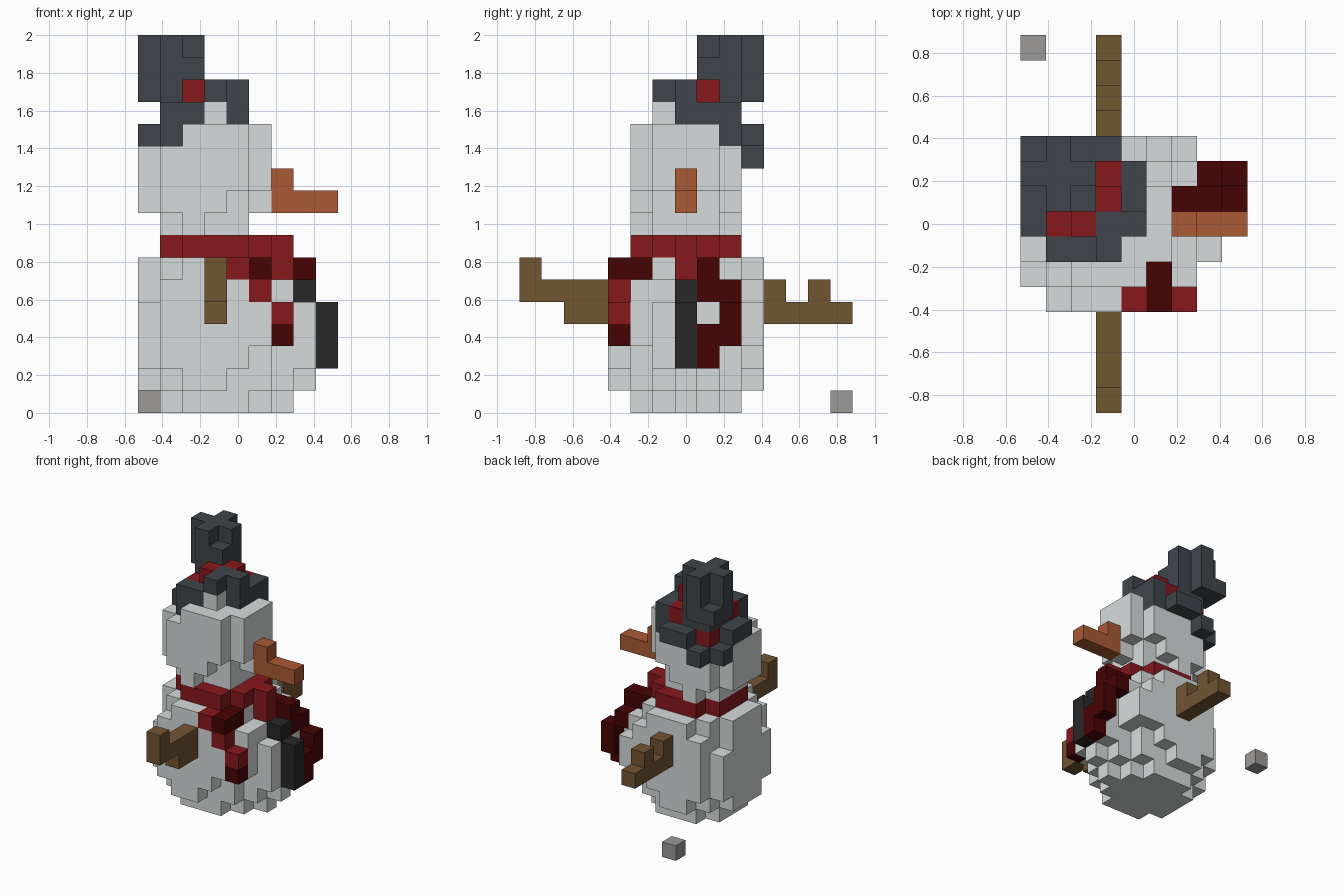
import bpy
import bmesh
from mathutils import Vector

if "Cube" in bpy.data.objects:
    bpy.data.objects.remove(bpy.data.objects["Cube"], do_unlink=True)

UNIT = 2 / 17      # edge of one cube
cells = {}         # (x, y, z) cell -> part name; later parts replace earlier ones


def span(value):
    """A single cell number or an inclusive (first, last) pair."""
    first, last = value if isinstance(value, tuple) else (value, value)
    return range(first, last + 1)


def block(part, x, y, z):
    for i in span(x):
        for j in span(y):
            for k in span(z):
                cells[i, j, k] = part


def layer(part, z, *rows):
    """Rounded slab: rows give the x span at each distance from the middle."""
    for distance, row in enumerate(rows):
        for side in (-distance, distance):
            block(part, x=row, y=side, z=z)


def material(name, red, green, blue):
    mat = bpy.data.materials.new(name)
    mat.use_nodes = True
    colour = (red, green, blue, 1)
    mat.diffuse_color = colour
    shader = next(n for n in mat.node_tree.nodes if n.type == "BSDF_PRINCIPLED")
    shader.inputs["Base Color"].default_value = colour
    return mat


# Snow body, bottom to top
layer("snow_body", 0, (1, 6), (1, 5), (2, 4))
layer("snow_body", 1, (0, 7), (0, 6), (1, 5), (2, 3))
layer("snow_body", 2, (0, 7), (0, 7), (0, 5), (1, 4))
layer("snow_body", (3, 4), (0, 7), (0, 7), (0, 6), (1, 6))
layer("snow_body", 5, (0, 6), (0, 6), (1, 6), (1, 5))
layer("snow_body", 6, (0, 5), (0, 5), (1, 5), (2, 4))

# Snow head
layer("snow_head", 8, (1, 4), (1, 4), 2)
layer("snow_head", 9, (0, 5), (0, 4), (1, 3))
layer("snow_head", (10, 11), (0, 5), (0, 5), (1, 4))
layer("snow_head", 12, (1, 5), (1, 5), (2, 4))

# Scarf: neck ring, knot and the bright cubes of the side tail
layer("scarf", 7, (1, 6), (1, 5), (2, 4))
block("scarf", x=6, y=0, z=6)
block("scarf", x=4, y=-3, z=6)
block("scarf", x=5, y=-3, z=5)
block("scarf", x=6, y=-3, z=4)

# Scarf: dark cubes of both tails
block("scarf_tails", x=5, y=(-3, -2), z=6)
block("scarf_tails", x=6, y=-3, z=3)
block("scarf_tails", x=(6, 7), y=1, z=6)
block("scarf_tails", x=7, y=(1, 2), z=5)
block("scarf_tails", x=8, y=2, z=(3, 4))
block("scarf_tails", x=8, y=1, z=(2, 3))

# Buttons and nose
block("buttons", x=8, y=0, z=(2, 4))
block("buttons", x=7, y=0, z=5)
block("nose", x=(6, 8), y=0, z=9)
block("nose", x=6, y=0, z=10)

# Stick arms
block("right_arm", x=3, y=-7, z=(5, 6))
block("right_arm", x=3, y=(-6, -4), z=5)
block("right_arm", x=3, y=(-5, -4), z=4)
block("left_arm", x=3, y=(4, 7), z=4)
block("left_arm", x=3, y=4, z=5)
block("left_arm", x=3, y=6, z=5)

# Tilted hat: drooping brim at the back
block("hat", x=0, y=2, z=11)
block("hat", x=1, y=3, z=11)
block("hat", x=0, y=(0, 1), z=12)
block("hat", x=(2, 3), y=3, z=12)
# Middle of the hat, side brims and raised front brim
block("hat", x=(1, 4), y=(0, 2), z=13)
block("hat", x=1, y=-1, z=(12, 13))
block("hat", x=2, y=-1, z=13)
block("hat", x=4, y=2, z=12)
block("snow_head", x=3, y=-1, z=13)
block("hat", x=3, y=(-1, 0), z=14)
block("hat", x=4, y=0, z=14)
# Cross-shaped crown with a filled corner at the front and the back
block("hat", x=(0, 2), y=2, z=(14, 16))
block("hat", x=1, y=(1, 3), z=(14, 16))
block("hat", x=2, y=1, z=(14, 15))
block("hat", x=0, y=3, z=14)
# Band around the crown, lower towards the back
block("hat_band", x=2, y=0, z=14)
block("hat_band", x=3, y=1, z=14)
block("hat_band", x=1, y=0, z=13)
block("hat_band", x=3, y=2, z=13)
block("hat_band", x=1, y=2, z=12)

# Loose stone on the ground
block("stone", x=0, y=7, z=0)

snow = material("snow white", 0.68, 0.71, 0.71)
red = material("scarf red", 0.245, 0.009, 0.012)
maroon = material("dark red", 0.063, 0.001, 0.001)
charcoal = material("hat charcoal", 0.05, 0.06, 0.069)
black = material("button black", 0.021, 0.021, 0.021)
orange = material("carrot orange", 0.4, 0.1, 0.034)
brown = material("wood brown", 0.17, 0.09, 0.031)
grey = material("stone grey", 0.33, 0.32, 0.31)

colours = {
    "snow_body": snow, "snow_head": snow, "scarf": red, "hat_band": red,
    "scarf_tails": maroon, "hat": charcoal, "buttons": black,
    "nose": orange, "right_arm": brown, "left_arm": brown, "stone": grey,
}


def build(part, mat):
    """Make the outer skin of one part, leaving out faces hidden by neighbours."""
    bm = bmesh.new()
    for cell in [c for c, owner in cells.items() if owner == part]:
        centre = Vector(cell) + Vector((-4, 0, 0.5))
        for axis in range(3):
            for sign in (-1, 1):
                normal = Vector((0, 0, 0))
                normal[axis] = sign
                if tuple(int(a + b) for a, b in zip(cell, normal)) in cells:
                    continue
                u = Vector((0, 0, 0))
                u[(axis + 1) % 3] = 0.5
                v = normal.cross(u)
                middle = centre + normal / 2
                corners = (-u - v, u - v, u + v, v - u)
                bm.faces.new([bm.verts.new((middle + c) * UNIT) for c in corners])
    bmesh.ops.remove_doubles(bm, verts=bm.verts[:], dist=UNIT / 100)
    # Join cube faces that lie in one plane
    bmesh.ops.dissolve_limit(bm, angle_limit=0.01, verts=bm.verts[:], edges=bm.edges[:])
    mesh = bpy.data.meshes.new(part)
    bm.to_mesh(mesh)
    bm.free()
    mesh.materials.append(mat)
    bpy.context.collection.objects.link(bpy.data.objects.new(part, mesh))


for part, mat in colours.items():
    build(part, mat)
